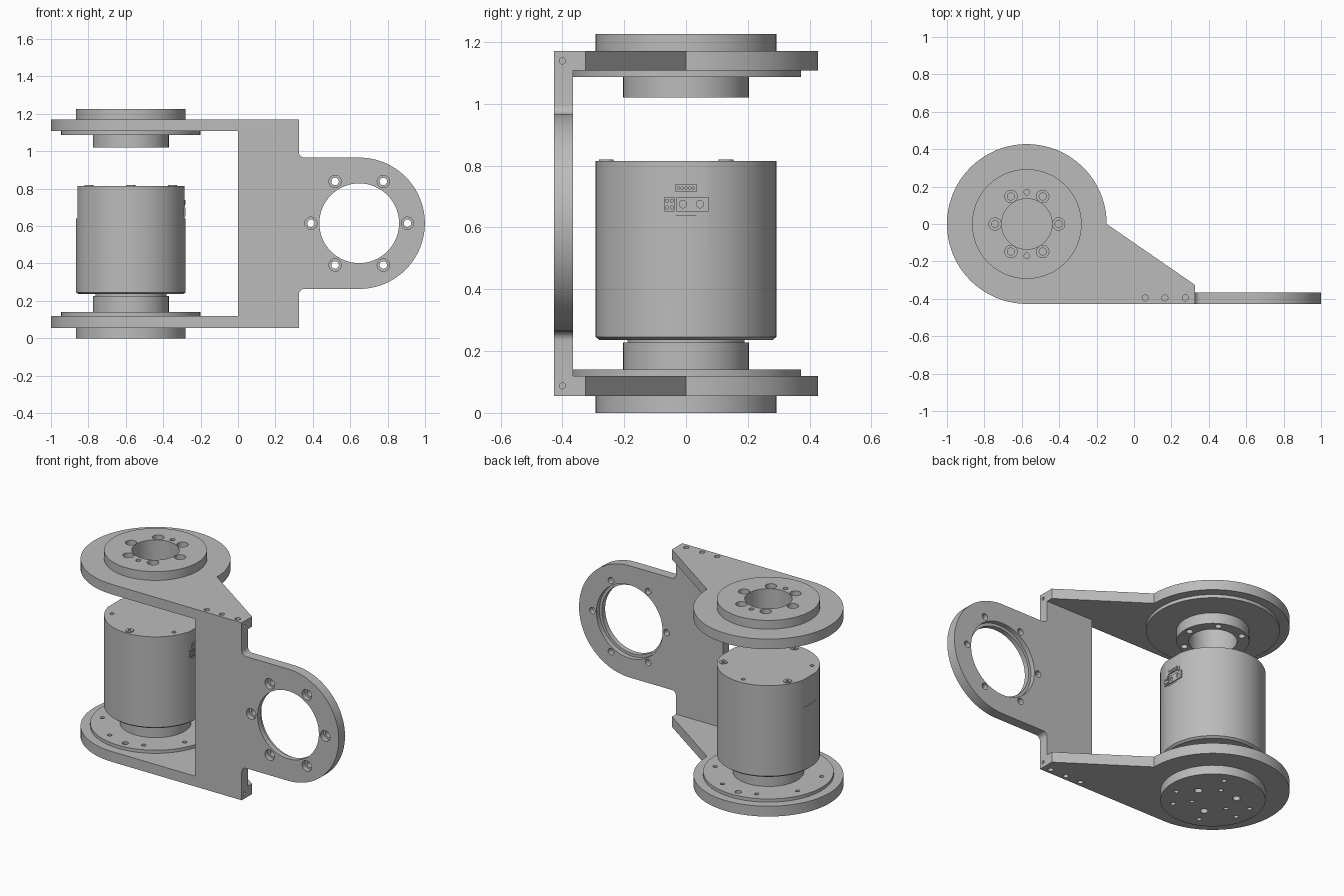
import bpy, bmesh, math
from mathutils import Matrix, Vector

cube = bpy.data.objects.get("Cube")
if cube:
    bpy.data.objects.remove(cube, do_unlink=True)

grey = bpy.data.materials.new("machined_grey")
grey.use_nodes = True
colour = (0.5, 0.5, 0.5, 1)
grey.diffuse_color = colour
grey.node_tree.nodes["Principled BSDF"].inputs["Base Color"].default_value = colour

AXIS = -0.573           # x of the vertical motor axis
RING = (0.648, 0.615)   # x, z centre of the mounting ring
FRONT, BACK = -0.427, -0.365
TURN = {"Z": Matrix(), "Y": Matrix.Rotation(math.pi / 2, 4, "X"),
        "X": Matrix.Rotation(math.pi / 2, 4, "Y")}


def make(name, bm):
    bmesh.ops.recalc_face_normals(bm, faces=bm.faces)
    mesh = bpy.data.meshes.new(name)
    bm.to_mesh(mesh)
    bm.free()
    obj = bpy.data.objects.new(name, mesh)
    bpy.context.collection.objects.link(obj)
    mesh.materials.append(grey)
    return obj


def add_cylinder(bm, centre, r, depth, axis="Z", segs=96, r2=None):
    bmesh.ops.create_cone(bm, cap_ends=True, segments=segs, radius1=r,
                          radius2=r if r2 is None else r2, depth=depth,
                          matrix=Matrix.Translation(centre) @ TURN[axis])


def disc(name, r, z0, z1, r2=None):
    bm = bmesh.new()
    add_cylinder(bm, (AXIS, 0, (z0 + z1) / 2), r, z1 - z0, r2=r2)
    return make(name, bm)


def box(name, lo, hi):
    bm = bmesh.new()
    lo, hi = Vector(lo), Vector(hi)
    bmesh.ops.create_cube(bm, size=1, matrix=Matrix.Translation((lo + hi) / 2)
                          @ Matrix.Diagonal((*(hi - lo), 1)))
    return make(name, bm)


def prism(name, points, offset):
    bm = bmesh.new()
    face = bm.faces.new([bm.verts.new(p) for p in points])
    ext = bmesh.ops.extrude_face_region(bm, geom=[face])
    moved = [v for v in ext["geom"] if isinstance(v, bmesh.types.BMVert)]
    bmesh.ops.translate(bm, vec=offset, verts=moved)
    return make(name, bm)


def subtract(obj, cutter):
    mod = obj.modifiers.new("cut", "BOOLEAN")
    mod.operation, mod.solver, mod.object = "DIFFERENCE", "EXACT", cutter
    bpy.context.view_layer.objects.active = obj
    bpy.ops.object.modifier_apply(modifier=mod.name)
    bpy.data.objects.remove(cutter, do_unlink=True)


def drill(obj, centres, r, depth, axis="Z", segs=24):
    bm = bmesh.new()
    for c in centres:
        add_cylinder(bm, c, r, depth, axis, segs)
    subtract(obj, make("cutter", bm))


def arc(cx, cy, r, a0, a1, n):
    angles = [math.radians(a0 + (a1 - a0) * i / n) for i in range(n + 1)]
    return [(cx + r * math.cos(a), cy + r * math.sin(a)) for a in angles]


def polar(r, angles, z):
    return [(AXIS + r * math.cos(math.radians(a)), r * math.sin(math.radians(a)), z)
            for a in angles]


HEX = range(0, 360, 60)

# Teardrop arms above and below the motor
outline = arc(AXIS, 0, 0.427, 0, 270, 84) + [(0.325, FRONT), (0.325, -0.325)]
arms = {}
for name, z0, z1 in (("lower_arm", 0.055, 0.12), ("upper_arm", 1.107, 1.17)):
    arm = prism(name, [(x, y, z0) for x, y in outline], (0, 0, z1 - z0))
    mid = (z0 + z1) / 2
    drill(arm, [(x, -0.395, mid) for x in (0.06, 0.165, 0.275)], 0.016, 0.2)
    drill(arm, [(0.325, -0.4, mid)], 0.01, 0.03, "X", 16)
    arms[name] = arm

# Upper hub: stacked discs bored through with counterbored bolts
hub = [arms["upper_arm"], disc("upper_cap", 0.293, 1.17, 1.225),
       disc("upper_flange", 0.372, 1.087, 1.107), disc("upper_boss", 0.203, 1.02, 1.087)]
for part in hub:
    drill(part, [(AXIS, 0, 1.12)], 0.135, 0.5, segs=72)
    drill(part, polar(0.17, HEX, 1.12), 0.019, 0.5)
drill(hub[1], polar(0.17, HEX, 1.225), 0.033, 0.08)
drill(hub[1], polar(0.17, (90, 270), 1.225), 0.015, 0.06)

# Lower hub
base = disc("lower_cap", 0.293, 0, 0.055)
drill(base, polar(0.132, (12, 132, 252), 0), 0.022, 0.07)
drill(base, polar(0.118, (72, 192, 312), 0), 0.013, 0.07)
drill(base, polar(0.225, (66, 165, 195, 250, 310, 345), 0), 0.014, 0.07)
flange = disc("lower_flange", 0.372, 0.12, 0.14)
drill(flange, polar(0.31, [22.5 + 45 * i for i in range(8)], 0.14), 0.013, 0.03)
drill(flange, polar(0.325, (-87, 93), 0.14), 0.019, 0.03)
disc("lower_boss", 0.203, 0.14, 0.227)
disc("motor_neck", 0.19, 0.227, 0.236)

# Upright plate with rounded mounting ring
cx, cz = RING
R, F = 0.351, 0.03
inner = 0.325 + F
shape = ([(0, 0.12), (0.325, 0.12)]
         + arc(inner, cz - R - F, F, 180, 90, 8)
         + arc(cx, cz, R, -90, 90, 64)
         + arc(inner, cz + R + F, F, 270, 180, 8)
         + [(0.325, 1.107), (0, 1.107)])
plate = prism("upright_plate", [(x, FRONT, z) for x, z in shape], (0, BACK - FRONT, 0))
bolts = [(x, z) for x, z in arc(cx, cz, 0.258, 0, 300, 5)]
drill(plate, [(cx, -0.4, cz)], 0.213, 0.3, "Y", 96)
drill(plate, [(cx, BACK, cz)], 0.23, 0.06, "Y", 96)
drill(plate, [(x, -0.4, z) for x, z in bolts], 0.02, 0.3, "Y")
drill(plate, [(x, FRONT, z) for x, z in bolts], 0.033, 0.06, "Y")

# Motor housing with two shallow side flats
disc("motor_bottom_rim", 0.28, 0.236, 0.246, r2=0.293)
motor = disc("motor_housing", 0.293, 0.246, 0.815)
FLAT = 0.286
for s in (-1, 1):
    a, b = sorted((AXIS + s * FLAT, AXIS + s * 0.35))
    subtract(motor, box("cutter", (a, -0.2, 0.64), (b, 0.2, 0.9)))
drill(motor, polar(0.25, (90, 210, 330), 0.815), 0.012, 0.04)
drill(motor, polar(0.25, range(0, 360, 45), 0.246), 0.013, 0.04)
bm = bmesh.new()
for c in polar(0.258, (30, 150, 270), 0.816):
    add_cylinder(bm, c, 0.024, 0.008, segs=24)
screws = make("motor_top_screws", bm)
drill(screws, polar(0.258, (30, 150, 270), 0.82), 0.011, 0.008, segs=6)

# Connectors on the motor's left flat
x0 = AXIS + FLAT - 0.002
x1 = x0 + 0.009
pins = box("pin_socket", (x0, -0.07, 0.652), (x1, -0.037, 0.698))
drill(pins, [(x1, y, z) for y in (-0.061, -0.046) for z in (0.664, 0.686)],
      0.005, 0.01, "X", 12)
power = box("power_socket", (x0, -0.031, 0.652), (x1, 0.072, 0.698))
drill(power, [(x1, y, 0.675) for y in (-0.01, 0.045)], 0.012, 0.01, "X", 20)
data = box("data_socket", (x0, -0.036, 0.716), (x1, 0.036, 0.738))
drill(data, [(x1, -0.024 + 0.012 * i, 0.727) for i in range(5)], 0.004, 0.01, "X", 12)
for side, s in (("left", 1), ("right", -1)):
    lo, hi = sorted((s * 0.04, s * 0.054))
    box(side + "_socket_tab", (x0, lo, 0.708), (x1 - 0.003, hi, 0.73))

# Keep crisp machined edges with smooth round walls
bpy.ops.object.select_all(action="DESELECT")
for obj in bpy.context.collection.objects:
    if obj.type == "MESH" and grey.name in obj.data.materials:
        obj.select_set(True)
        bpy.context.view_layer.objects.active = obj
bpy.ops.object.shade_smooth_by_angle(angle=math.radians(30))
